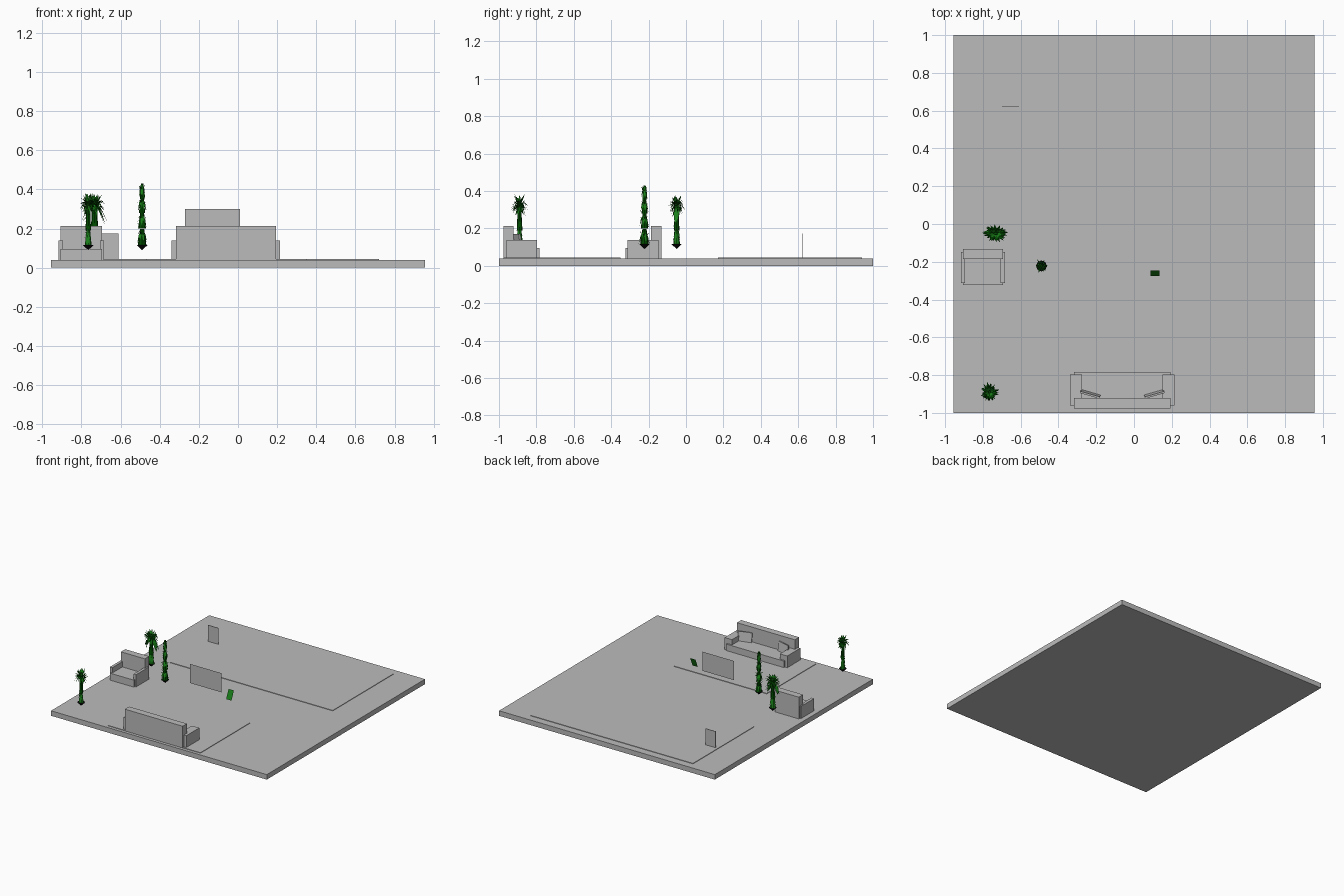
import bpy, bmesh, math, random
from mathutils import Vector, Matrix

random.seed(4)
if "Cube" in bpy.data.objects:
    bpy.data.objects.remove(bpy.data.objects["Cube"], do_unlink=True)


def material(name, rgb):
    m = bpy.data.materials.new(name)
    m.use_nodes = True
    m.diffuse_color = (*rgb, 1)
    node = next(n for n in m.node_tree.nodes if n.type == 'BSDF_PRINCIPLED')
    node.inputs["Base Color"].default_value = (*rgb, 1)
    return m


GREY = material("plain grey", (0.5, 0.5, 0.5))
GREEN = material("leaf green", (0.01, 0.22, 0.01))
DARK = material("dark leaf green", (0.0, 0.07, 0.0))
BLACK = material("pot black", (0.003, 0.003, 0.003))


def finish(name, bm, *mats):
    me = bpy.data.meshes.new(name)
    bm.to_mesh(me)
    bm.free()
    for m in mats:
        me.materials.append(m)
    ob = bpy.data.objects.new(name, me)
    bpy.context.collection.objects.link(ob)
    return ob


def box(name, xs, ys, zs, mat=GREY):
    bm = bmesh.new()
    size = [b - a for a, b in (xs, ys, zs)]
    mid = [(a + b) / 2 for a, b in (xs, ys, zs)]
    bmesh.ops.create_cube(bm, size=1, matrix=Matrix.Translation(mid) @ Matrix.Diagonal((*size, 1)))
    return finish(name, bm, mat)


def sheet(name, xs, low, high, mat):
    """Flat panel spanning xs, from the (y, z) point low to high."""
    bm = bmesh.new()
    bm.faces.new([bm.verts.new(p) for p in
                  ((xs[0], *low), (xs[1], *low), (xs[1], *high), (xs[0], *high))])
    return finish(name, bm, mat)


# Floor slab and rugs
FLOOR = 0.04
box("floor", (-0.955, 0.955), (-1, 1), (0, FLOOR))
box("large_rug", (-0.72, 0.72), (0.17, 0.94), (FLOOR, 0.044))
box("sofa_rug", (-0.47, 0.35), (-0.975, -0.35), (FLOOR, 0.044))


# Seating: a back, a seat and two arms; face is the y direction it looks
def seating(name, cx, y_back, half, arm_out, arm_in, face):
    def span(a, b):
        return tuple(sorted((y_back + face * a, y_back + face * b)))
    box(name + "_back", (cx - half, cx + half), span(0, 0.054), (FLOOR, 0.214))
    box(name + "_seat", (cx - half, cx + half), span(0.05, 0.192), (FLOOR, 0.096))
    for side, label in ((1, "left"), (-1, "right")):
        xs = sorted((cx + side * arm_in, cx + side * arm_out))
        box(f"{name}_{label}_arm", xs, span(0.015, 0.18), (FLOOR, 0.138))


seating("sofa", -0.062, -0.976, 0.256, 0.277, 0.212, 1)
seating("armchair", -0.8, -0.132, 0.106, 0.116, 0.094, -1)

# Loose cushions leaning in the sofa corners
for side, label in ((1, "left"), (-1, "right")):
    cushion = box(f"{label}_cushion", (-0.054, 0.054), (-0.005, 0.005), (-0.037, 0.037))
    cushion.location = (-0.062 + side * 0.17, -0.9, 0.133)
    cushion.rotation_euler = (math.radians(8), 0, math.radians(16 * side))

# Hanging panels
sheet("wide_panel", (-0.27, 0.01), (-0.22, 0.147), (-0.22, 0.3), GREY)
box("small_panel", (-0.7, -0.61), (0.622, 0.626), (FLOOR, 0.174))
sheet("green_panel", (0.088, 0.135), (-0.275, 0.135), (-0.245, 0.205), GREEN)


# Plants
def blade(bm, z, angle, reach, rise, width, mat=0, inner=0.006):
    """Pointed leaf bending from height z outwards by reach and up by rise."""
    out = Vector((math.cos(angle), math.sin(angle), 0))
    side = Vector((-out.y, out.x, 0)) * width / 2
    root = out * inner + Vector((0, 0, z))
    mid = out * reach * 0.6 + Vector((0, 0, z + rise * 0.45 + reach * 0.2))
    tip = out * reach + Vector((0, 0, z + rise))
    a, b, c, d, e = (bm.verts.new(p) for p in
                     (root - side * 0.5, root + side * 0.5, mid + side, mid - side, tip))
    for f in (bm.faces.new((a, b, c, d)), bm.faces.new((d, c, e))):
        f.material_index = mat


def cone(bm, r1, r2, z1, z2, mat):
    made = bmesh.ops.create_cone(bm, cap_ends=True, segments=8, radius1=r1, radius2=r2,
                                 depth=z2 - z1, matrix=Matrix.Translation((0, 0, (z1 + z2) / 2)))
    for v in made["verts"]:
        for f in v.link_faces:
            f.material_index = mat


def ring(bm, count, z, reach, rise, width, mat=0):
    for i in range(count):
        k = random.uniform(0.8, 1.15)
        blade(bm, z + random.uniform(-0.008, 0.008), math.tau * i / count + random.uniform(-0.2, 0.2),
              reach * k, rise * random.uniform(0.75, 1.1), width, mat)


def place(name, bm, x, y):
    finish(name, bm, GREEN, DARK).location = (x, y, 0)
    pot = bmesh.new()
    cone(pot, 0, 0.029, 0.09, 0.117, 0)
    finish(name + "_pot", pot, BLACK).location = (x, y, 0)


def palm(name, x, y, fan, spread):
    bm = bmesh.new()
    cone(bm, 0.018, 0.009, 0.117, 0.2, 0)
    cone(bm, 0.015, 0.009, 0.19, 0.32, 1)
    ring(bm, 8, 0.2, 0.02, -0.075, 0.012)
    ring(bm, 8, 0.25, 0.018, -0.06, 0.012, 1)
    ring(bm, 10, 0.325, 0.03, -0.06, 0.014)
    # Bushy crown
    for rise, reach, mat in ((-0.035, 0.046, 1), (0.0, 0.05, 1), (0.025, 0.046, 1), (0.05, 0.03, 0)):
        ring(bm, 15, 0.325, reach, rise, 0.011, mat)
    # Broad hanging leaves to either side
    for i in range(fan):
        blade(bm, 0.315, math.pi * (i % 2) + random.uniform(-0.3, 0.3),
              random.uniform(0.03, 0.052), random.uniform(-0.1, -0.06), 0.022)
    for v in bm.verts:
        v.co.x *= spread
    place(name, bm, x, y)


palm("corner_palm", -0.765, -0.89, 0, 0.95)
palm("chair_palm", -0.733, -0.05, 14, 1.3)

# Tall tiered plant with an upright spiky top
bm = bmesh.new()
for z, r in ((0.117, 0.022), (0.2, 0.02), (0.28, 0.016), (0.35, 0.012)):
    cone(bm, r, r * 0.5, z, z + 0.08, 1)
    ring(bm, 10, z + 0.065, r * 1.4, -0.06, 0.013)
    ring(bm, 6, z + 0.04, r * 1.7, 0.02, 0.006, 1)
ring(bm, 10, 0.385, 0.018, 0.05, 0.007)
place("tall_plant", bm, -0.49, -0.222)
